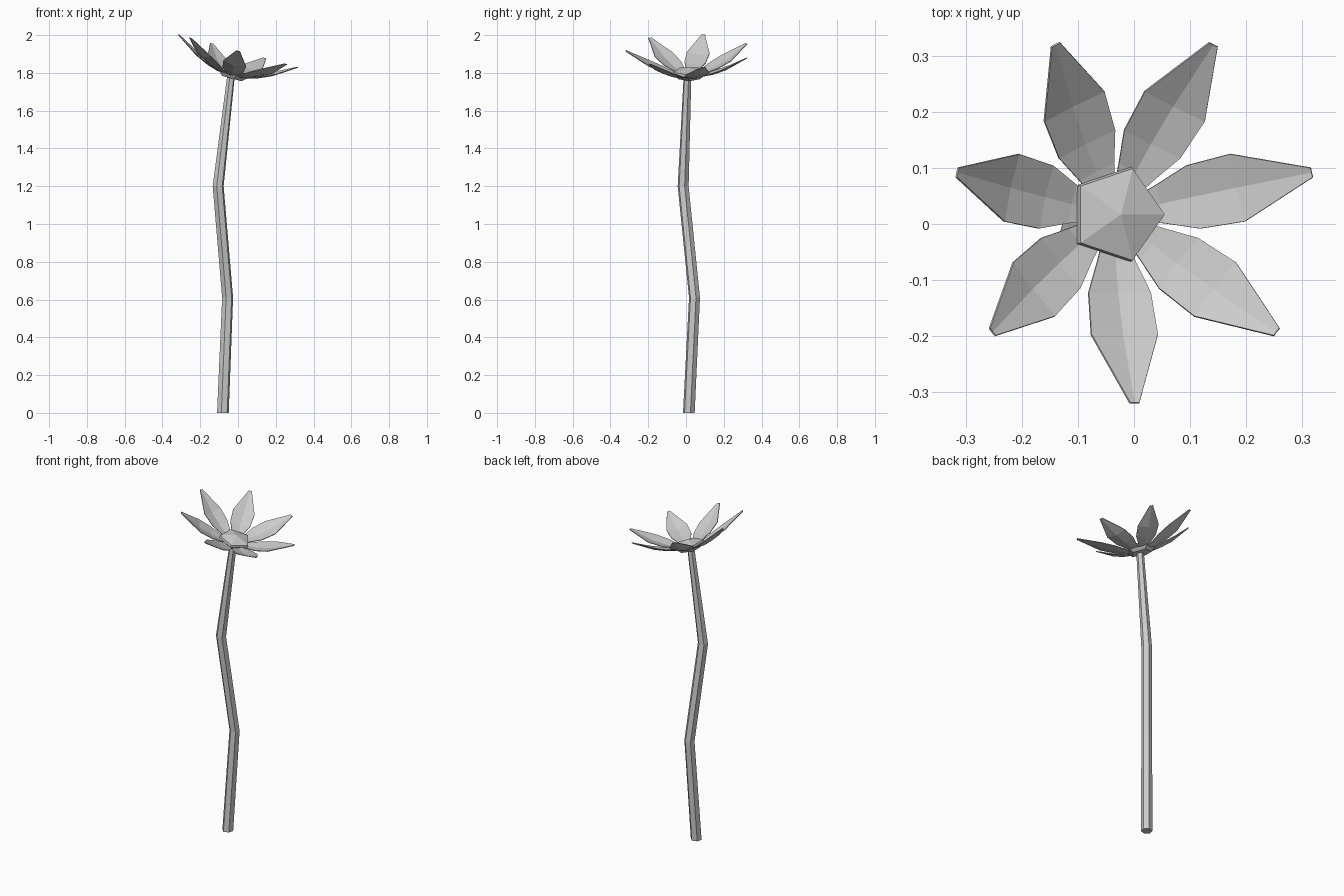
import bpy
import bmesh
from math import cos, sin, radians, tau
from mathutils import Matrix, Vector

cube = bpy.data.objects.get("Cube")
if cube:
    bpy.data.objects.remove(cube)

grey = bpy.data.materials.new("plain_grey")
grey.use_nodes = True
grey.diffuse_color = (0.6, 0.6, 0.6, 1)
grey.node_tree.nodes["Principled BSDF"].inputs["Base Color"].default_value = (0.6, 0.6, 0.6, 1)


def finish(name, bm, matrix=Matrix()):
    bmesh.ops.recalc_face_normals(bm, faces=bm.faces)
    mesh = bpy.data.meshes.new(name)
    bm.to_mesh(mesh)
    bm.free()
    mesh.materials.append(grey)
    obj = bpy.data.objects.new(name, mesh)
    obj.matrix_world = matrix
    bpy.context.collection.objects.link(obj)
    return obj


def loft(bm, rings):
    """Join successive closed rings of vertices with quads."""
    for a, b in zip(rings, rings[1:]):
        n = len(a)
        for i in range(n):
            bm.faces.new((a[i], a[(i + 1) % n], b[(i + 1) % n], b[i]))


def ring(bm, centre, radius, sides, phase=0):
    return [bm.verts.new(Vector(centre) + radius * Vector(
        (cos(phase + tau * i / sides), sin(phase + tau * i / sides), 0)))
        for i in range(sides)]


# Bent, tapering stem
bm = bmesh.new()
path = [((-0.08, 0.015, 0), 0.032), ((-0.055, 0.045, 0.61), 0.03),
        ((-0.105, -0.015, 1.2), 0.03), ((-0.037, 0.008, 1.785), 0.021)]
rings = [ring(bm, c, r, 6, radians(15)) for c, r in path]
loft(bm, rings)
bm.faces.new(rings[0])
bm.faces.new(rings[-1])
finish("stem", bm)

# The whole flower head leans to its left
head = Matrix.Translation((-0.035, 0.017, 1.785)) @ Matrix.Rotation(radians(15.3), 4, "Y")

# Five-sided centre with a low pointed top
bm = bmesh.new()
rings = [ring(bm, (0, 0, z), r, 5) for r, z in
         [(0.06, -0.014), (0.089, 0.012), (0.086, 0.026)]]
loft(bm, rings)
bm.faces.new(rings[0])
apex = bm.verts.new((0, 0, 0.046))
for i in range(5):
    bm.faces.new((rings[-1][i], rings[-1][(i + 1) % 5], apex))
finish("flower_centre", bm, head)

# Cupped petals: distance out, half width, midrib height, edge lift
sections = [(0.045, 0.022, 0.0, 0.0), (0.085, 0.036, 0.006, 0.006),
            (0.14, 0.058, 0.022, 0.012), (0.215, 0.062, 0.055, 0.012),
            (0.337, 0.009, 0.133, 0.002)]
for n in range(7):
    bm = bmesh.new()
    rows = [[bm.verts.new((d, side * w, z + abs(side) * lift)) for side in (-1, 0, 1)]
            for d, w, z, lift in sections]
    for a, b in zip(rows, rows[1:]):
        for i in range(2):
            bm.faces.new((a[i], b[i], b[i + 1], a[i + 1]))
    turn = Matrix.Rotation(tau * n / 7 - tau / 4, 4, "Z")
    petal = finish(f"petal_{n + 1}", bm, head @ turn)
    thick = petal.modifiers.new("thickness", "SOLIDIFY")
    thick.thickness = 0.004
    thick.offset = -1
